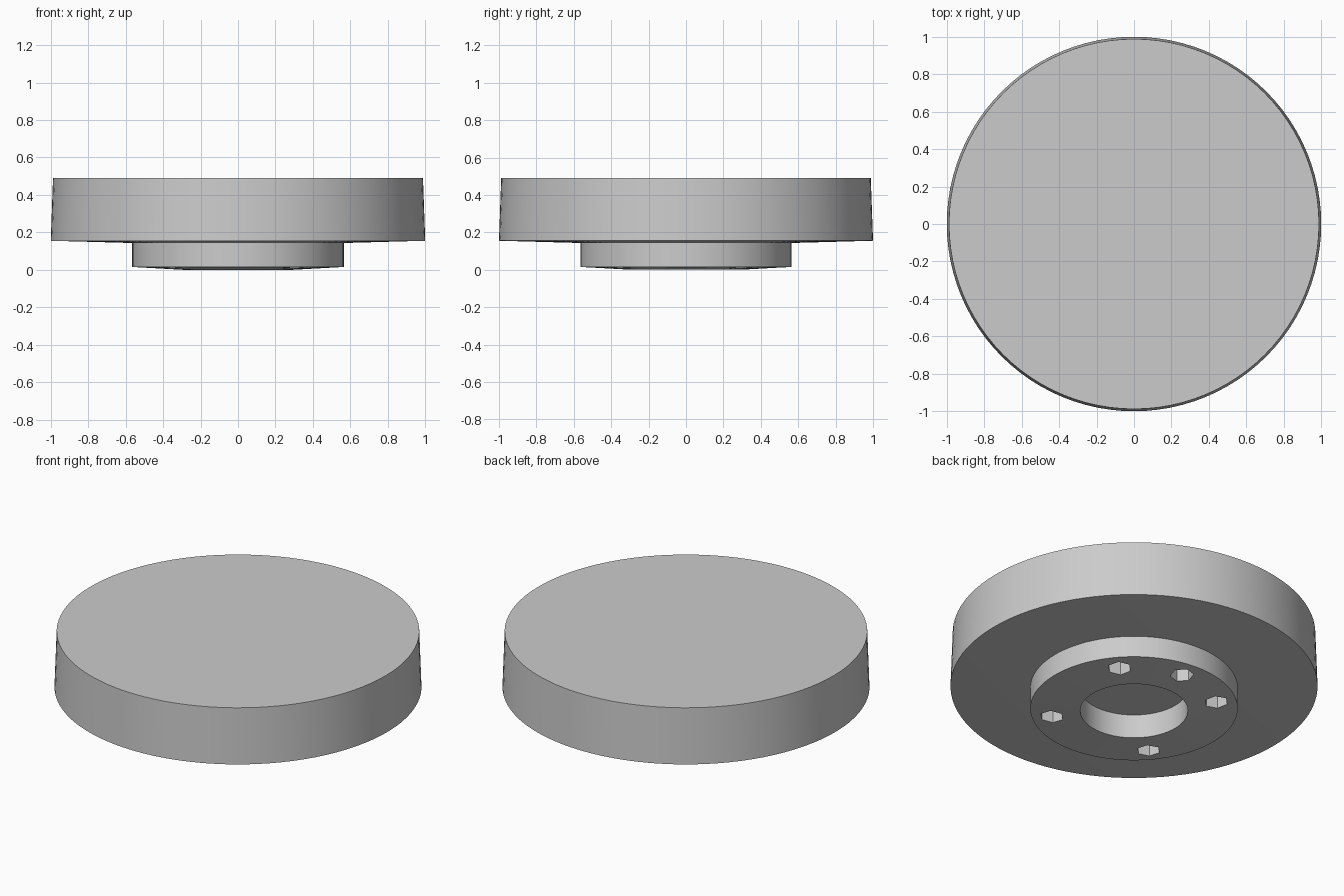
import bpy
import bmesh
from math import cos, sin, radians, tau
from mathutils import Matrix, Vector

cube = bpy.data.objects.get("Cube")
if cube:
    bpy.data.objects.remove(cube, do_unlink=True)

# Single grey material
grey = bpy.data.materials.new("Plain grey")
grey.use_nodes = True
grey.diffuse_color = (0.6, 0.6, 0.6, 1)
grey.node_tree.nodes["Principled BSDF"].inputs["Base Color"].default_value = (0.6, 0.6, 0.6, 1)

SEGMENTS = 96


def finish(name, bm):
    bmesh.ops.recalc_face_normals(bm, faces=bm.faces)
    mesh = bpy.data.meshes.new(name)
    bm.to_mesh(mesh)
    bm.free()
    mesh.materials.append(grey)
    obj = bpy.data.objects.new(name, mesh)
    bpy.context.collection.objects.link(obj)
    return obj


def lathe(name, profile, closed=False):
    """Revolve (radius, height) points; open profiles get flat end caps."""
    bm = bmesh.new()
    rings = [[bm.verts.new((r * cos(tau * i / SEGMENTS), r * sin(tau * i / SEGMENTS), z))
              for i in range(SEGMENTS)] for r, z in profile]
    pairs = list(zip(rings, rings[1:]))
    if closed:
        pairs.append((rings[-1], rings[0]))
    else:
        bm.faces.new(rings[0])
        bm.faces.new(rings[-1])
    for low, high in pairs:
        for i in range(SEGMENTS):
            j = (i + 1) % SEGMENTS
            bm.faces.new((low[i], low[j], high[j], high[i]))
    return finish(name, bm)


def select_only(obj):
    bpy.ops.object.select_all(action="DESELECT")
    obj.select_set(True)
    bpy.context.view_layer.objects.active = obj


# Wide tapered disc with a slightly conical underside
disc = lathe("disc", [(0.565, 0.143), (1.0, 0.155), (0.988, 0.49)])

# Hub ring with a central bore, its top sunk into the disc
hub = lathe("hub_ring", [(0.293, 0.0), (0.565, 0.015), (0.565, 0.16), (0.293, 0.16)], closed=True)

# Hexagonal bolt holes: four evenly spaced and one between two of them
bm = bmesh.new()
for angle, turn in ((40, 45), (85, 15), (130, 45), (220, 45), (310, 45)):
    centre = Vector((0.455 * cos(radians(angle)), 0.455 * sin(radians(angle)), 0.1))
    bmesh.ops.create_cone(bm, cap_ends=True, segments=6, radius1=0.065, radius2=0.065, depth=0.4,
                          matrix=Matrix.Translation(centre) @ Matrix.Rotation(radians(turn + 30), 4, "Z"))
cutter = finish("hole_cutter", bm)
cutter.hide_render = True

select_only(hub)
cut = hub.modifiers.new("Bolt holes", "BOOLEAN")
cut.operation = "DIFFERENCE"
cut.solver = "EXACT"
cut.object = cutter
bpy.ops.object.modifier_apply(modifier=cut.name)
bpy.data.objects.remove(cutter, do_unlink=True)

# Smooth round walls, sharp rims
for part in (disc, hub):
    select_only(part)
    bpy.ops.object.shade_smooth_by_angle(angle=radians(30))
